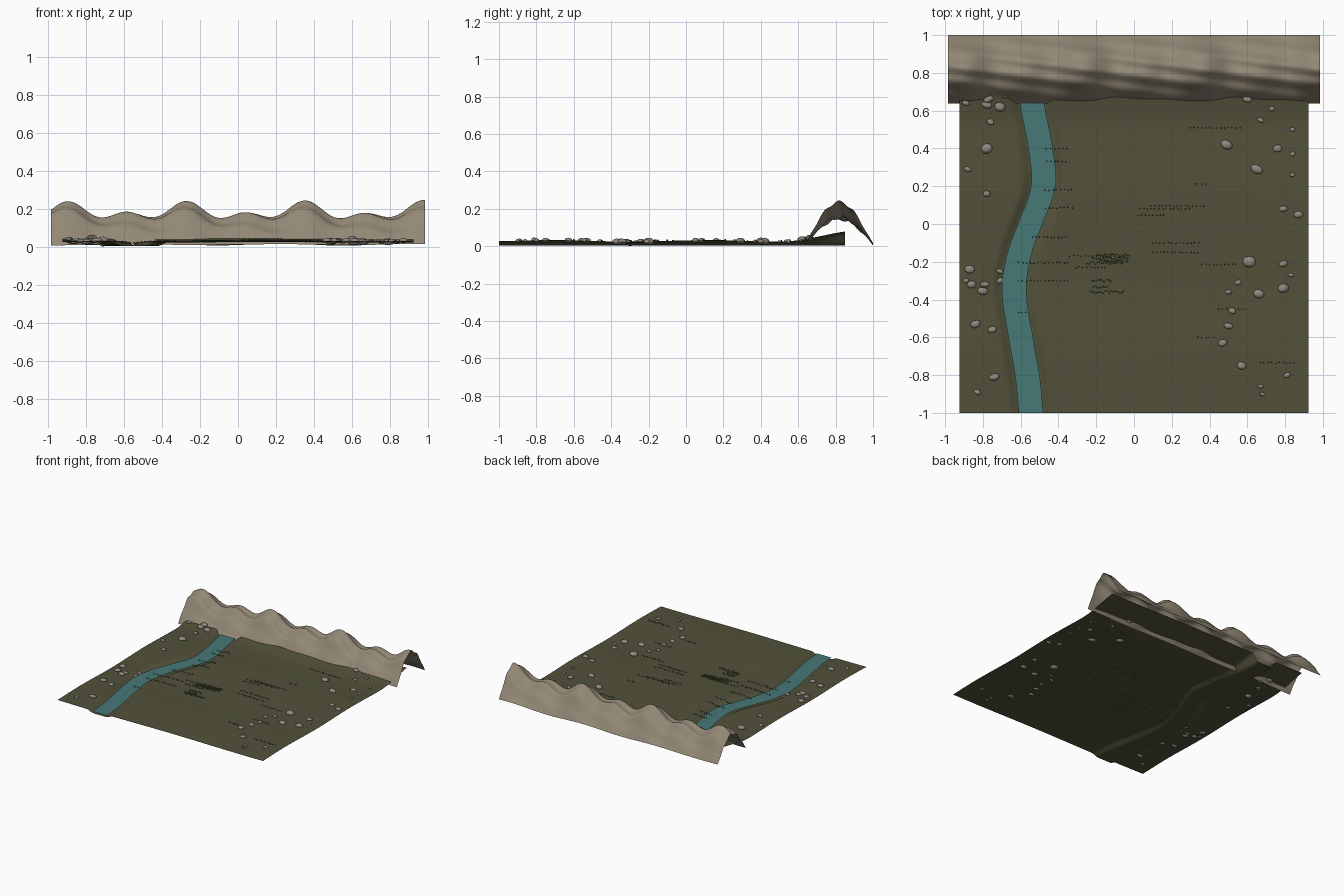
import bpy, bmesh, math, random
from mathutils import Matrix, Vector

if "Cube" in bpy.data.objects:
    bpy.data.objects.remove(bpy.data.objects["Cube"])

random.seed(4)


def material(name, rgb):
    m = bpy.data.materials.new(name)
    m.diffuse_color = (*rgb, 1)
    m.use_nodes = True
    m.node_tree.nodes["Principled BSDF"].inputs["Base Color"].default_value = m.diffuse_color
    return m


EARTH = material("olive earth", (0.085, 0.083, 0.043))
WATER = material("teal water", (0.062, 0.19, 0.185))
CLIFF = material("tan rock", (0.29, 0.245, 0.18))
STONE = material("grey stone", (0.27, 0.25, 0.21))
REED = material("dark reed", (0.035, 0.045, 0.015))
LEAF = material("leaf green", (0.06, 0.13, 0.025))


def finish(bm, name, mat, smooth=True):
    me = bpy.data.meshes.new(name)
    bm.to_mesh(me)
    bm.free()
    me.materials.append(mat)
    for p in me.polygons:
        p.use_smooth = smooth
    ob = bpy.data.objects.new(name, me)
    bpy.context.collection.objects.link(ob)
    return ob


def sheet(name, mat, nu, nv, f):
    """Open surface sampled from f(u, v), with u and v in 0..1."""
    bm = bmesh.new()
    rows = [[bm.verts.new(f(i / nu, j / nv)) for i in range(nu + 1)] for j in range(nv + 1)]
    for a, b in zip(rows, rows[1:]):
        for i in range(nu):
            bm.faces.new((a[i], a[i + 1], b[i + 1], b[i]))
    return finish(bm, name, mat)


def smoothstep(a, b, x):
    t = min(1, max(0, (x - a) / (b - a)))
    return t * t * (3 - 2 * t)


# River centre line as (y, x)
PATH = [(-1, -.545), (-.8, -.565), (-.6, -.6), (-.35, -.635), (-.15, -.605),
        (0, -.55), (.2, -.48), (.4, -.495), (.64, -.54), (.85, -.56)]


def river_x(y):
    k = max(i for i in range(len(PATH) - 1) if PATH[i][0] <= y or i == 0)

    def slope(i):
        a, b = PATH[max(i - 1, 0)], PATH[min(i + 1, len(PATH) - 1)]
        return (b[1] - a[1]) / (b[0] - a[0])
    (y0, x0), (y1, x1) = PATH[k], PATH[k + 1]
    d = y1 - y0
    t = (y - y0) / d
    return ((2 * t**3 - 3 * t**2 + 1) * x0 + (t**3 - 2 * t**2 + t) * d * slope(k)
            + (3 * t**2 - 2 * t**3) * x1 + (t**3 - t**2) * d * slope(k + 1))


def land(x, y):
    z = 0.027 + 0.004 * math.cos(7.5 * (y - .12)) + 0.002 * math.sin(5 * x + 1)
    z += 0.045 * smoothstep(.5, .95, y) * 1.2
    bank = smoothstep(.06, .115, abs(x - river_x(y)))
    return 0.004 + (z - 0.004) * bank


# Valley floor with the river channel pressed into it
def floor_point(u, v):
    x, y = -.925 + 1.85 * u, -1 + 1.85 * v
    return x, y, land(x, y)


sheet("valley_floor", EARTH, 120, 70, floor_point)


# Water ribbon
def water_point(u, v):
    y = -1 + 1.85 * v
    return river_x(y) + .13 * (u - .5), y, 0.017


sheet("river", WATER, 2, 60, water_point)


# Rippled mountain ridge along the back
def ridge_point(u, v):
    x, y = -.985 + 1.97 * u, .637 + .363 * v
    a = 2 * math.pi * (x + .27) / .625
    h = .168 + .028 * math.cos(a) + .028 * math.cos(2 * a)
    arch = math.sin(math.pi * v) ** 1.05 if 0 < v < 1 else 0
    ripple = math.sin(2 * math.pi * (y + .14 * x) / .085)
    return x, y, .011 + .004 * math.sin(9 * x) + h * arch + .008 * ripple * (.3 + .7 * arch)


sheet("mountain_ridge", CLIFF, 140, 44, ridge_point)

# Scattered stones as (x, y, radius)
LEFT = [(-.78, .63, .03), (-.89, .64, .02), (-.71, .62, .03), (-.77, .66, .03), (-.76, .54, .02),
        (-.78, .40, .032), (-.88, .29, .02), (-.78, .16, .02), (-.87, -.24, .028), (-.86, -.32, .025),
        (-.80, -.355, .03), (-.79, -.32, .025), (-.71, -.30, .02), (-.71, -.25, .02), (-.84, -.53, .028),
        (-.75, -.56, .025), (-.74, -.81, .03), (-.83, -.89, .02), (-.89, -.30, .015)]
RIGHT = [(.60, .66, .025), (.67, .55, .02), (.49, .42, .033), (.76, .40, .025), (.65, .29, .035),
         (.84, .37, .015), (.84, .50, .015), (.84, .26, .015), (.79, .08, .025), (.87, .05, .025),
         (.61, -.20, .035), (.79, -.21, .025), (.79, -.34, .03), (.66, -.37, .03), (.50, -.36, .02),
         (.55, -.31, .02), (.50, -.54, .026), (.47, -.63, .025), (.57, -.75, .025), (.67, -.86, .016),
         (.81, -.80, .02), (.68, -.90, .016), (.83, -.27, .017), (.73, .61, .016), (.52, -.46, .02)]


def stones(name, spots):
    bm = bmesh.new()
    for x, y, r in spots:
        m = (Matrix.Translation((x, y, land(x, y) + .003))
             @ Matrix.Rotation(random.uniform(-.5, .5), 4, 'Z')
             @ Matrix.Diagonal((r, r * random.uniform(.6, .85), r * random.uniform(.45, .6), 1)))
        new = bmesh.ops.create_icosphere(bm, subdivisions=2, radius=1, matrix=m)
        for v in new["verts"]:
            v.co += Vector([random.uniform(-.0012, .0012) for _ in range(3)])
    finish(bm, name, STONE)


stones("left_stones", LEFT)
stones("right_stones", RIGHT)


# Rows of tiny plants as (x start, x end, y)
def plants(name, mat, rows, step, radius, height, spread=.003):
    bm = bmesh.new()
    for x0, x1, y0 in rows:
        for i in range(int((x1 - x0) / step) + 1):
            x = x0 + i * step + random.uniform(-.2, .2) * step
            y = y0 + random.uniform(-spread, spread)
            z = max(land(x, y), .017)
            bmesh.ops.create_cone(bm, cap_ends=False, segments=4, radius1=radius, radius2=radius * .3,
                                  depth=height, matrix=Matrix.Translation((x, y, z + height / 2 - .001)))
    finish(bm, name, mat, False)


plants("river_reeds", REED, [(-.46, -.35, .40), (-.46, -.35, .33), (-.47, -.31, .18), (-.47, -.31, .085),
                             (-.54, -.35, -.07), (-.61, -.34, -.205), (-.61, -.35, -.30), (-.61, -.55, -.47)],
       .02, .004, .009)
plants("meadow_tufts", REED, [(.30, .56, .51), (.32, .39, .21), (.09, .37, .095), (.03, .30, .08),
                              (.02, .16, .045), (.10, .34, -.10), (.10, .35, -.15), (.36, .55, -.215),
                              (.45, .60, -.45), (.34, .44, -.60), (.67, .86, -.735),
                              (-.34, -.10, -.17), (-.31, -.15, -.23)],
       .02, .004, .009)
plants("green_shrubs", LEAF, [(-.20, -.02, -.165), (-.22, -.03, -.18), (-.18, -.03, -.195), (-.25, -.06, -.207),
                              (-.22, -.12, -.30), (-.22, -.14, -.335), (-.23, -.05, -.36)],
       .011, .0045, .011, .006)
